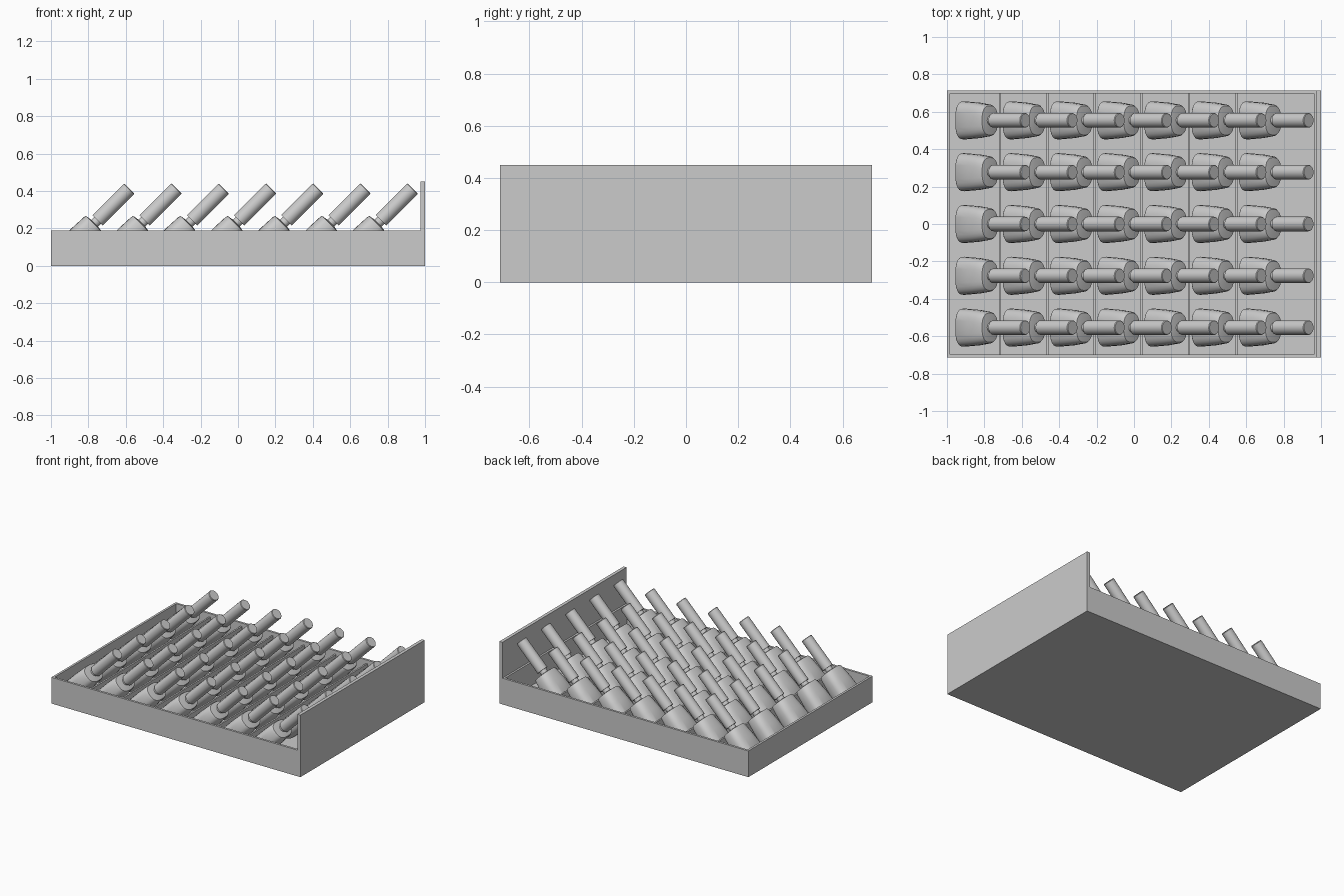
import bpy, bmesh
from math import sin, cos, pi, radians, copysign

if "Cube" in bpy.data.objects:
    bpy.data.objects.remove(bpy.data.objects["Cube"])

COLS, ROWS = 7, 5
PITCH_X, PITCH_Y = 0.2525, 0.277


def box(name, x0, x1, y0, y1, z0, z1):
    bm = bmesh.new()
    bmesh.ops.create_cube(bm, size=1)
    for v in bm.verts:
        v.co.x = x0 if v.co.x < 0 else x1
        v.co.y = y0 if v.co.y < 0 else y1
        v.co.z = z0 if v.co.z < 0 else z1
    me = bpy.data.meshes.new(name)
    bm.to_mesh(me)
    bm.free()
    ob = bpy.data.objects.new(name, me)
    bpy.context.collection.objects.link(ob)
    return ob


def loft(name, sections, n=28):
    """Closed loft along z; each section is (z, half x, half y, squareness)."""
    bm = bmesh.new()
    rings = []
    for z, hx, hy, e in sections:
        ring = []
        for i in range(n):
            c, s = cos(2 * pi * i / n), sin(2 * pi * i / n)
            ring.append(bm.verts.new((hx * copysign(abs(c) ** (2 / e), c),
                                      hy * copysign(abs(s) ** (2 / e), s), z)))
        rings.append(ring)
    for a, b in zip(rings, rings[1:]):
        for i in range(n):
            j = (i + 1) % n
            bm.faces.new((a[i], a[j], b[j], b[i]))
    bm.faces.new(rings[0][::-1])
    bm.faces.new(rings[-1])
    me = bpy.data.meshes.new(name)
    bm.to_mesh(me)
    bm.free()
    me.shade_smooth()
    me.set_sharp_from_angle(angle=radians(35))
    return me


# tray shell
box("tray_floor", -1, 1, -0.713, 0.713, 0, 0.02)
box("tray_front_wall", -1, 1, -0.713, -0.697, 0, 0.19)
box("tray_back_wall", -1, 1, 0.697, 0.713, 0, 0.19)
box("tray_left_wall", -1, -0.984, -0.713, 0.713, 0, 0.19)
box("tray_right_wall", 0.962, 0.978, -0.713, 0.713, 0, 0.19)
box("tall_end_panel", 0.976, 1, -0.713, 0.713, 0, 0.45)

# thin slats that the bottles lean on
for i in range(COLS - 1):
    x = -0.716 + i * PITCH_X
    box("slat", x - 0.006, x + 0.006, -0.697, 0.697, 0.02, 0.165)

# bottle parts, shared by all copies
body = loft("bottle_body", [
    (0.0, 0.064, 0.096, 3), (0.006, 0.068, 0.102, 3), (0.10, 0.068, 0.096, 3),
    (0.185, 0.064, 0.085, 2.8), (0.198, 0.060, 0.078, 2.6), (0.203, 0.03, 0.03, 2)])
neck = loft("bottle_neck", [(0.195, 0.026, 0.026, 2), (0.23, 0.026, 0.026, 2)])
cap = loft("bottle_cap", [
    (0.225, 0.039, 0.039, 2), (0.462, 0.039, 0.039, 2), (0.466, 0.036, 0.036, 2)])

# tilted bottles in rows
for c in range(COLS):
    for r in range(ROWS):
        for me in (body, neck, cap):
            ob = bpy.data.objects.new(me.name, me)
            ob.location = (-0.91 + c * PITCH_X, (r - (ROWS - 1) / 2) * PITCH_Y, 0.084)
            ob.rotation_euler = (0, radians(45), 0)
            bpy.context.collection.objects.link(ob)
